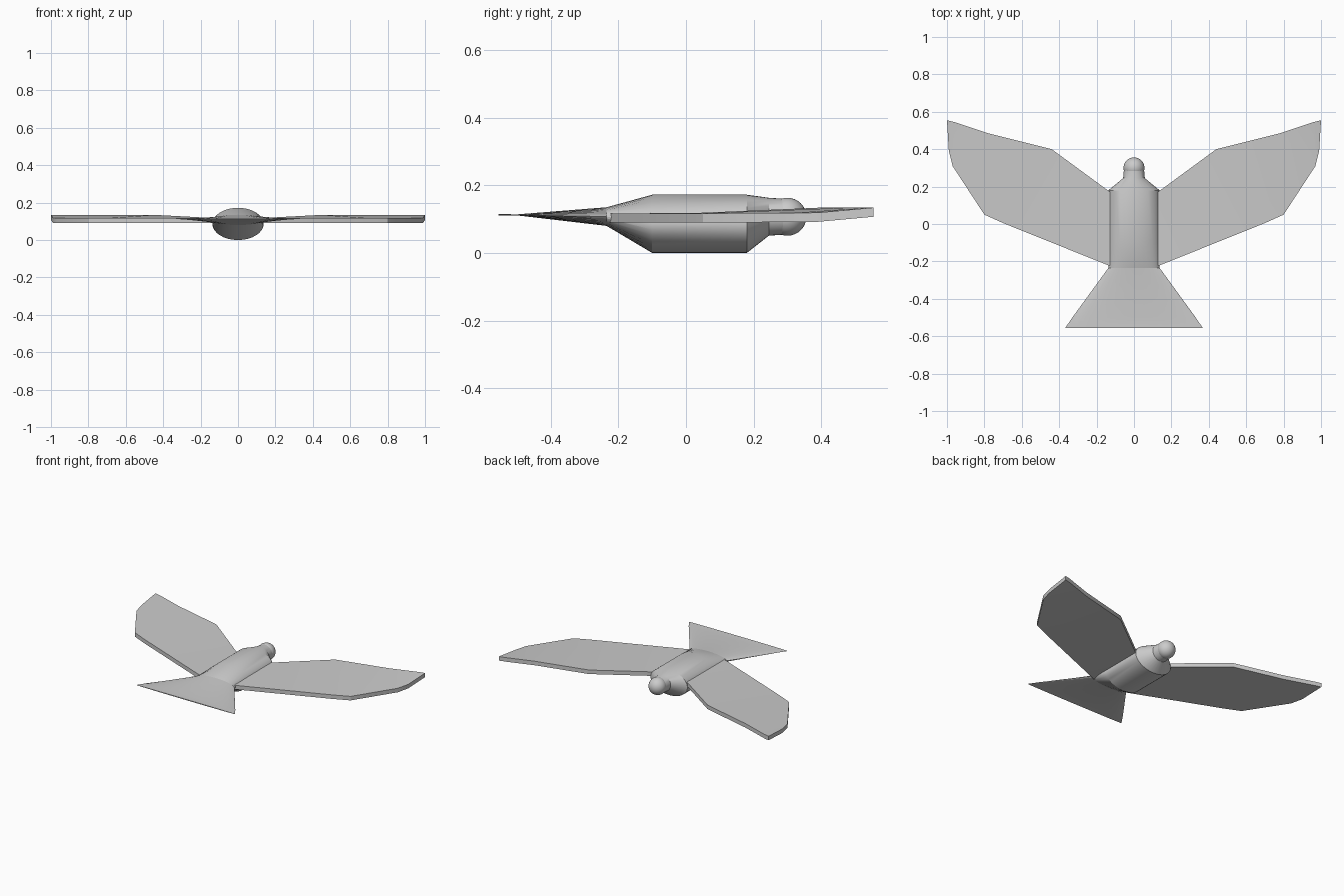
import bpy, bmesh, math
from mathutils import Vector

if "Cube" in bpy.data.objects:
    bpy.data.objects.remove(bpy.data.objects["Cube"])

grey = bpy.data.materials.new("plain grey")
grey.diffuse_color = (0.6, 0.6, 0.6, 1)
grey.use_nodes = True
grey.node_tree.nodes["Principled BSDF"].inputs["Base Color"].default_value = grey.diffuse_color


def finish(bm, name, smooth_angle):
    bmesh.ops.recalc_face_normals(bm, faces=bm.faces)
    mesh = bpy.data.meshes.new(name)
    bm.to_mesh(mesh)
    bm.free()
    mesh.materials.append(grey)
    obj = bpy.data.objects.new(name, mesh)
    bpy.context.collection.objects.link(obj)
    bpy.ops.object.select_all(action='DESELECT')
    obj.select_set(True)
    bpy.context.view_layer.objects.active = obj
    bpy.ops.object.shade_smooth_by_angle(angle=math.radians(smooth_angle))
    return obj


def loft(name, rings, sides=32):
    """Join elliptical rings (y, half width, bottom z, top z) along y."""
    bm = bmesh.new()
    loops = []
    for y, rx, lo, hi in rings:
        loops.append([bm.verts.new((rx * math.cos(a), y, (lo + hi) / 2 + (hi - lo) / 2 * math.sin(a)))
                      for a in (2 * math.pi * i / sides for i in range(sides))])
    for a, b in zip(loops, loops[1:]):
        for i in range(sides):
            j = (i + 1) % sides
            bm.faces.new((a[i], a[j], b[j], b[i]))
    bm.faces.new(loops[0])
    bm.faces.new(loops[-1])
    return finish(bm, name, 20)


# Body with shoulders and neck
loft("body", [(-0.235, 0.137, 0.08, 0.135), (-0.10, 0.137, 0.0, 0.172),
              (0.18, 0.137, 0.0, 0.172), (0.245, 0.058, 0.051, 0.163),
              (0.29, 0.054, 0.054, 0.16)])

# Flared tail flattening to a thin edge
loft("tail", [(-0.555, 0.367, 0.110, 0.115), (-0.50, 0.33, 0.111, 0.114),
              (-0.235, 0.137, 0.08, 0.135)])

# Round head
bm = bmesh.new()
bmesh.ops.create_uvsphere(bm, u_segments=32, v_segments=16, radius=0.056)
bmesh.ops.translate(bm, verts=bm.verts, vec=Vector((0, 0.3, 0.107)))
finish(bm, "head", 30)

# Wings: (x, y, top z), leading edge then trailing edge
outline = [(0.08, 0.14, 0.117), (0.14, 0.18, 0.118), (0.44, 0.40, 0.134), (0.78, 0.485, 0.134),
           (0.96, 0.545, 0.134), (1.0, 0.555, 0.134), (0.99, 0.39, 0.119),
           (0.97, 0.31, 0.118), (0.80, 0.05, 0.117), (0.70, 0.005, 0.117),
           (0.14, -0.22, 0.117), (0.08, -0.235, 0.117)]
for side, label in ((1, "right_wing"), (-1, "left_wing")):
    bm = bmesh.new()
    top = [bm.verts.new((side * x, y, z)) for x, y, z in outline]
    bottom = [bm.verts.new((side * x, y, z - 0.027)) for x, y, z in outline]
    n = len(outline)
    for i in range(n):
        j = (i + 1) % n
        bm.faces.new((top[i], top[j], bottom[j], bottom[i]))
    # Strips between leading and trailing edges
    for row in (top, bottom):
        for i in range(n // 2 - 1):
            bm.faces.new((row[i], row[i + 1], row[n - 2 - i], row[n - 1 - i]))
    finish(bm, label, 30)
